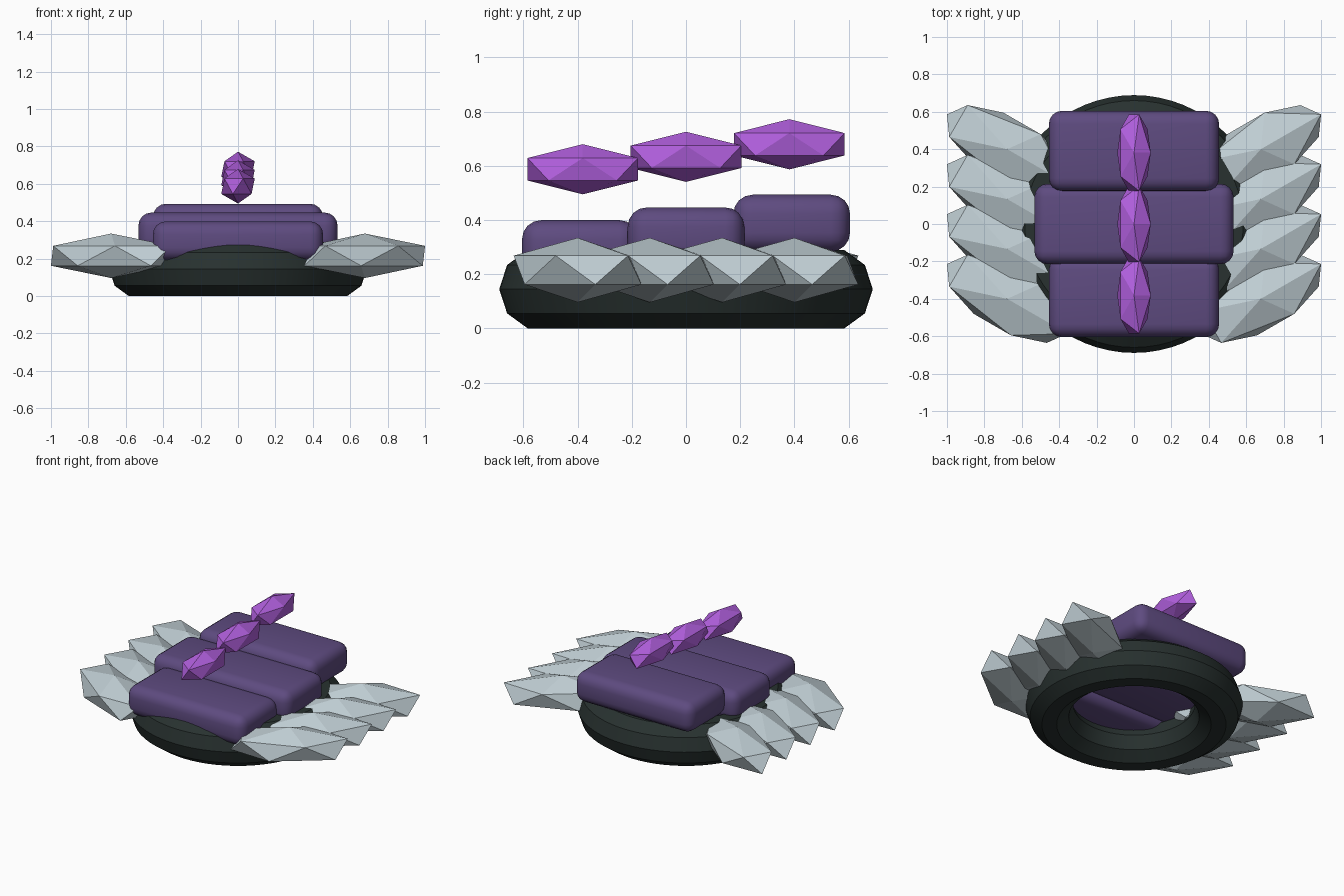
import bpy
from math import radians

cube = bpy.data.objects.get("Cube")
if cube:
    bpy.data.objects.remove(cube, do_unlink=True)


def material(name, rgb):
    mat = bpy.data.materials.new(name)
    mat.use_nodes = True
    color = (*rgb, 1.0)
    mat.diffuse_color = color
    mat.node_tree.nodes["Principled BSDF"].inputs["Base Color"].default_value = color
    return mat


dark = material("dark_rubber", (0.021, 0.031, 0.029))
plum = material("plum_cushion", (0.112, 0.07, 0.215))
violet = material("violet_crystal", (0.44, 0.115, 0.73))
silver = material("pale_silver", (0.53, 0.62, 0.66))


def finish(name, mat):
    obj = bpy.context.object
    obj.name = name
    obj.data.materials.append(mat)
    return obj


def crystal(name, mat, location, scale, turn=0):
    # Stretched twenty-sided gem, left flat shaded
    bpy.ops.mesh.primitive_ico_sphere_add(
        subdivisions=1, radius=1, location=location, rotation=(0, 0, turn))
    obj = finish(name, mat)
    obj.scale = scale
    return obj


def cushion(name, location, size):
    # Box with generously rounded edges
    bpy.ops.mesh.primitive_cube_add(size=1, location=location)
    obj = finish(name, plum)
    obj.scale = size
    bpy.ops.object.transform_apply(location=False, rotation=False, scale=True)
    bevel = obj.modifiers.new("rounding", "BEVEL")
    bevel.width = 0.07
    bevel.segments = 4
    bpy.ops.object.modifier_apply(modifier=bevel.name)
    bpy.ops.object.shade_smooth_by_angle(angle=radians(40))


# Ring base with a ten-sided section
bpy.ops.mesh.primitive_torus_add(
    major_radius=0.537, minor_radius=0.152, major_segments=64,
    minor_segments=10, location=(0, 0, 0.1446))
finish("ring_base", dark)
bpy.ops.object.shade_smooth_by_angle(angle=radians(30))

# Three stepped cushions with a floating crystal over each
for step, (label, width) in enumerate(
        (("front", 0.91), ("middle", 1.065), ("back", 0.91))):
    row = step - 1
    cushion(f"{label}_cushion", (0, row * 0.39, 0.341 + row * 0.047),
            (width, 0.43, 0.21))
    crystal(f"{label}_crest_crystal", violet,
            (0, row * 0.381, 0.633 + row * 0.046), (0.1, 0.24, 0.0925))

# Four swept crystals along each side
for side, label in ((1, "left"), (-1, "right")):
    for i in range(4):
        crystal(f"{label}_side_crystal_{i + 1}", silver,
                (side * 0.678, -0.4 + i * 0.8 / 3, 0.215),
                (0.416, 0.187, 0.119), side * radians(30))
